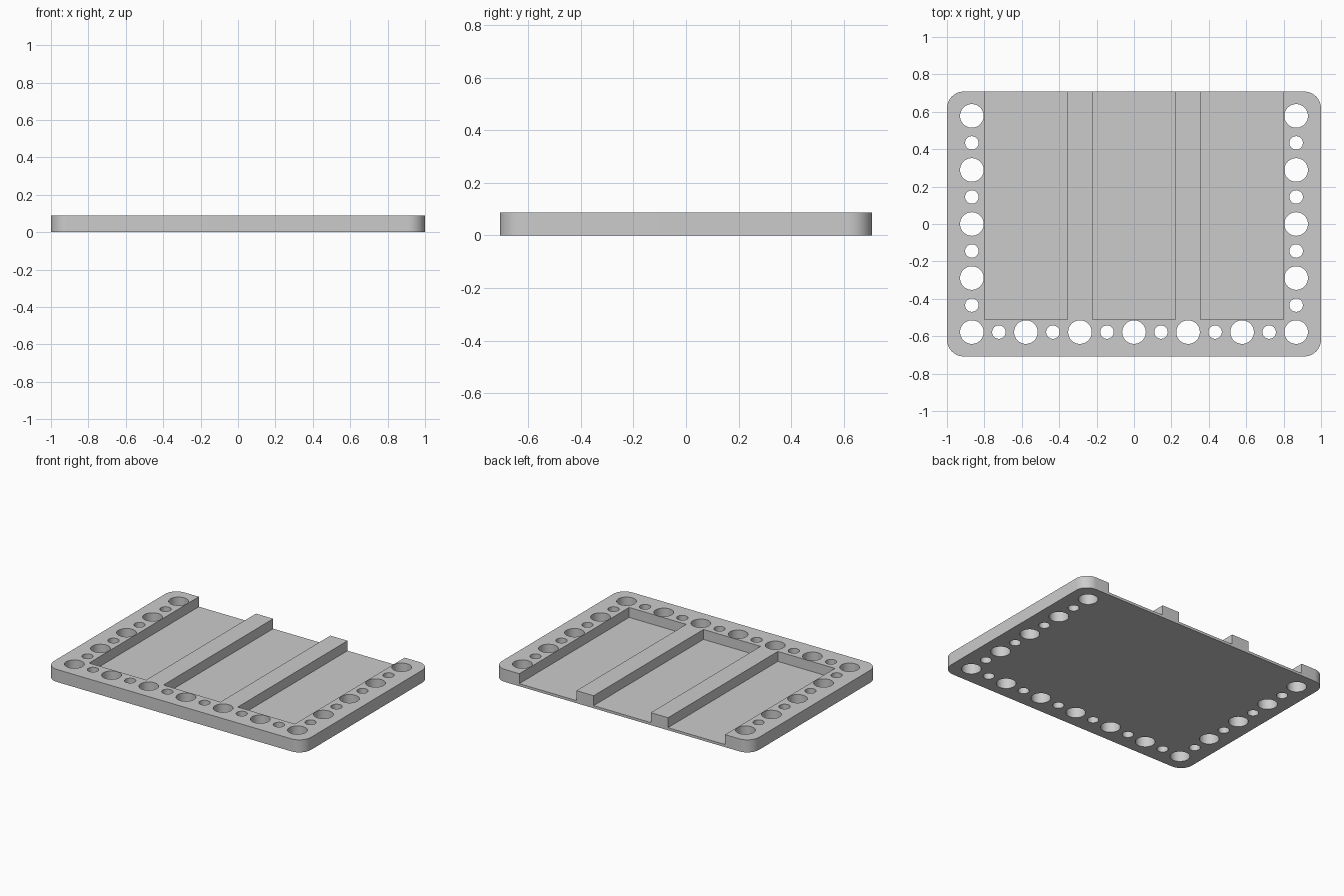
import bpy, bmesh, math
from mathutils import Matrix

default = bpy.data.objects.get("Cube")
if default:
    bpy.data.objects.remove(default, do_unlink=True)

LENGTH, WIDTH, HEIGHT = 2.0, 1.416, 0.088
FLOOR = 0.018            # thickness left under the channels
PITCH = 0.1445           # hole spacing
BIG, SMALL = 0.063, 0.036

gray = bpy.data.materials.new("plain_gray")
gray.use_nodes = True
color = (0.6, 0.6, 0.6, 1)
gray.diffuse_color = color
gray.node_tree.nodes["Principled BSDF"].inputs["Base Color"].default_value = color


def add_box(bm, x0, x1, y0, y1, z0, z1):
    center = Matrix.Translation(((x0 + x1) / 2, (y0 + y1) / 2, (z0 + z1) / 2))
    size = Matrix.Diagonal((x1 - x0, y1 - y0, z1 - z0, 1))
    bmesh.ops.create_cube(bm, size=1, matrix=center @ size)


def add_hole(bm, x, y, radius):
    bmesh.ops.create_cone(bm, cap_ends=True, segments=48, radius1=radius, radius2=radius,
                          depth=HEIGHT * 3, matrix=Matrix.Translation((x, y, HEIGHT / 2)))


def make_object(name, bm):
    mesh = bpy.data.meshes.new(name)
    bm.to_mesh(mesh)
    bm.free()
    mesh.materials.append(gray)
    obj = bpy.data.objects.new(name, mesh)
    bpy.context.collection.objects.link(obj)
    return obj


# Plate with rounded upright corners
bm = bmesh.new()
add_box(bm, -LENGTH / 2, LENGTH / 2, -WIDTH / 2, WIDTH / 2, 0, HEIGHT)
upright = [e for e in bm.edges if abs(e.verts[0].co.z - e.verts[1].co.z) > HEIGHT / 2]
bmesh.ops.bevel(bm, geom=upright, offset=0.09, segments=12, profile=0.5, affect='EDGES')
plate = make_object("mounting_plate", bm)

# Channels open at the back, leaving two ribs between them
bm = bmesh.new()
for x0, x1 in ((-0.8, -0.356), (-0.222, 0.222), (0.356, 0.8)):
    add_box(bm, x0, x1, -0.511, WIDTH, FLOOR, HEIGHT * 2)

# Alternating large and small holes along the front row
for i in range(-6, 7):
    add_hole(bm, i * PITCH, -4 * PITCH, SMALL if i % 2 else BIG)

# Matching holes up both sides
for side in (-1, 1):
    for j in range(-3, 5):
        add_hole(bm, side * 6 * PITCH, j * PITCH, SMALL if j % 2 else BIG)
cutter = make_object("hole_cutter", bm)
cutter.hide_render = True

# Cut the plate and discard the cutter
cut = plate.modifiers.new("cut", 'BOOLEAN')
cut.operation = 'DIFFERENCE'
cut.solver = 'EXACT'
cut.object = cutter
bpy.ops.object.select_all(action='DESELECT')
plate.select_set(True)
bpy.context.view_layer.objects.active = plate
bpy.ops.object.modifier_apply(modifier=cut.name)
bpy.data.objects.remove(cutter, do_unlink=True)
bpy.ops.object.shade_smooth_by_angle(angle=math.radians(30))
